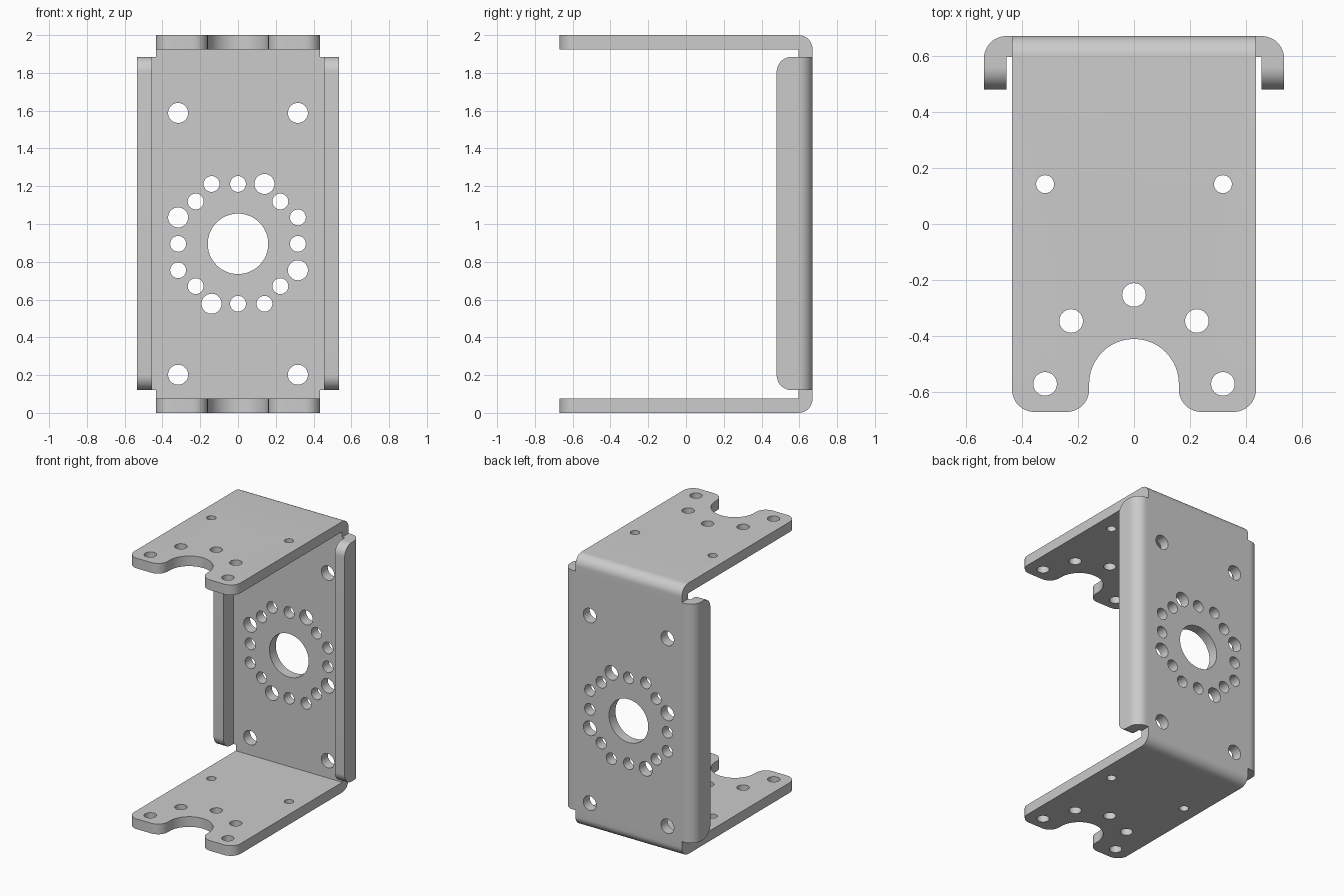
import bpy
import bmesh
from math import cos, sin, pi, radians
from mathutils import Vector

cube = bpy.data.objects.get("Cube")
if cube:
    bpy.data.objects.remove(cube, do_unlink=True)

LENGTH, DEPTH = 2.0, 0.67          # overall height, half depth
SHEET = 0.075                      # sheet thickness
ARM = 0.435                        # half width of the arms
LIP_OUT, LIP_IN = 0.535, 0.455     # side lip faces
LIP_LOW, LIP_HIGH = 0.12, 1.885
BORE = 0.16                        # big hole and arm slot radius
RING = 0.317                       # bolt circle radius
SLOT_Y, BORE_Z = -0.57, 0.895
CORNER = 0.08


def rounded(corners, steps=12):
    """Outline from right-angled corners given as (a, b, radius)."""
    points = []
    for i, (a, b, r) in enumerate(corners):
        p = Vector((a, b))
        if not r:
            points.append(p)
            continue
        u = (Vector(corners[i - 1][:2]) - p).normalized()
        v = (Vector(corners[(i + 1) % len(corners)][:2]) - p).normalized()
        centre = p + r * (u + v)
        for k in range(steps + 1):
            t = k / steps * pi / 2
            q = centre - r * (v * cos(t) + u * sin(t))
            if not points or (q - points[-1]).length > 1e-5:
                points.append(q)
    return points


def circle(a, b, r, steps=40):
    return [Vector((a + r * cos(2 * pi * k / steps), b + r * sin(2 * pi * k / steps)))
            for k in range(steps)]


def prism(name, outlines, axis, low, high):
    """Extrude flat outlines along an axis."""
    place = {"X": lambda a, b: (low, a, b),
             "Y": lambda a, b: (a, low, b),
             "Z": lambda a, b: (a, b, low)}[axis]
    shift = Vector([(high - low) * (axis == n) for n in "XYZ"])
    bm = bmesh.new()
    for outline in outlines:
        face = bm.faces.new([bm.verts.new(place(*p)) for p in outline])
        ext = bmesh.ops.extrude_face_region(bm, geom=[face], use_keep_orig=True)
        moved = [g for g in ext["geom"] if isinstance(g, bmesh.types.BMVert)]
        bmesh.ops.translate(bm, verts=moved, vec=shift)
    bmesh.ops.recalc_face_normals(bm, faces=bm.faces)
    mesh = bpy.data.meshes.new(name)
    bm.to_mesh(mesh)
    bm.free()
    obj = bpy.data.objects.new(name, mesh)
    bpy.context.collection.objects.link(obj)
    return obj


def combine(obj, tool, operation):
    """Apply a boolean and discard the tool."""
    mod = obj.modifiers.new(operation, "BOOLEAN")
    mod.operation, mod.object, mod.solver = operation, tool, "EXACT"
    bpy.context.view_layer.objects.active = obj
    bpy.ops.object.modifier_apply(modifier=mod.name)
    bpy.data.objects.remove(tool, do_unlink=True)


# Folded channel: bottom arm, back web and top arm
inner = DEPTH - SHEET
bracket = prism("bracket", [rounded([
    (-0.8, 0, 0), (DEPTH, 0, SHEET), (DEPTH, LENGTH, SHEET), (-0.8, LENGTH, 0),
    (-0.8, LENGTH - SHEET, 0), (inner, LENGTH - SHEET, 0),
    (inner, SHEET, 0), (-0.8, SHEET, 0)])], "X", -0.6, 0.6)

# Plan outline of the arms, with rounded tabs and the open slot
slot_top = SLOT_Y + BORE
plan = prism("arm_outline", [rounded([
    (-ARM, -DEPTH, CORNER), (-BORE, -DEPTH, CORNER),
    (-BORE, slot_top, BORE), (BORE, slot_top, BORE),
    (BORE, -DEPTH, CORNER), (ARM, -DEPTH, CORNER),
    (ARM, 0.8, 0), (-ARM, 0.8, 0)])], "Z", -0.1, LENGTH + 0.1)
combine(bracket, plan, "INTERSECT")

# Side lips folded forward from the web, with rounded free corners
lips = prism("side_lips", [rounded([
    (LIP_OUT, 0.4, 0), (LIP_OUT, DEPTH, CORNER), (-LIP_OUT, DEPTH, CORNER),
    (-LIP_OUT, 0.4, 0), (-LIP_IN, 0.4, 0), (-LIP_IN, inner, 0),
    (LIP_IN, inner, 0), (LIP_IN, 0.4, 0)])], "Z", 0, LENGTH)
lip_side = prism("lip_outline", [rounded([
    (0.48, LIP_LOW, CORNER), (0.8, LIP_LOW, 0),
    (0.8, LIP_HIGH, 0), (0.48, LIP_HIGH, CORNER)])], "X", -0.7, 0.7)
combine(lips, lip_side, "INTERSECT")
combine(bracket, lips, "UNION")

# Holes through both arms
SMALL, LARGE = 0.042, 0.053
diag = RING * cos(pi / 4)
arm_holes = [circle(0, SLOT_Y + RING, SMALL)]
for s in (-1, 1):
    arm_holes += [circle(s * RING, 0.142, 0.032),
                  circle(s * diag, SLOT_Y + diag, SMALL),
                  circle(s * RING, SLOT_Y, SMALL)]
combine(bracket, prism("arm_holes", arm_holes, "Z", -0.1, LENGTH + 0.1), "DIFFERENCE")

# Holes through the web: bore, bolt ring and four corner holes
web_holes = [circle(0, BORE_Z, BORE, 64)]
pattern = [(0, RING, SMALL), (diag, diag, SMALL),
           (-0.14, RING, SMALL), (0.14, RING, LARGE)]
for a, b, r in pattern:
    for turn in range(4):
        web_holes.append(circle(a, BORE_Z + b, r))
        a, b = -b, a
for s in (-1, 1):
    for t in (-1, 1):
        web_holes.append(circle(s * RING, BORE_Z + t * 0.693, LARGE))
combine(bracket, prism("web_holes", web_holes, "Y", 0.5, 0.8), "DIFFERENCE")

# Smooth bends and bores, crisp sheet edges
bpy.ops.object.select_all(action="DESELECT")
bracket.select_set(True)
bpy.context.view_layer.objects.active = bracket
bpy.ops.object.shade_smooth_by_angle(angle=radians(30))
